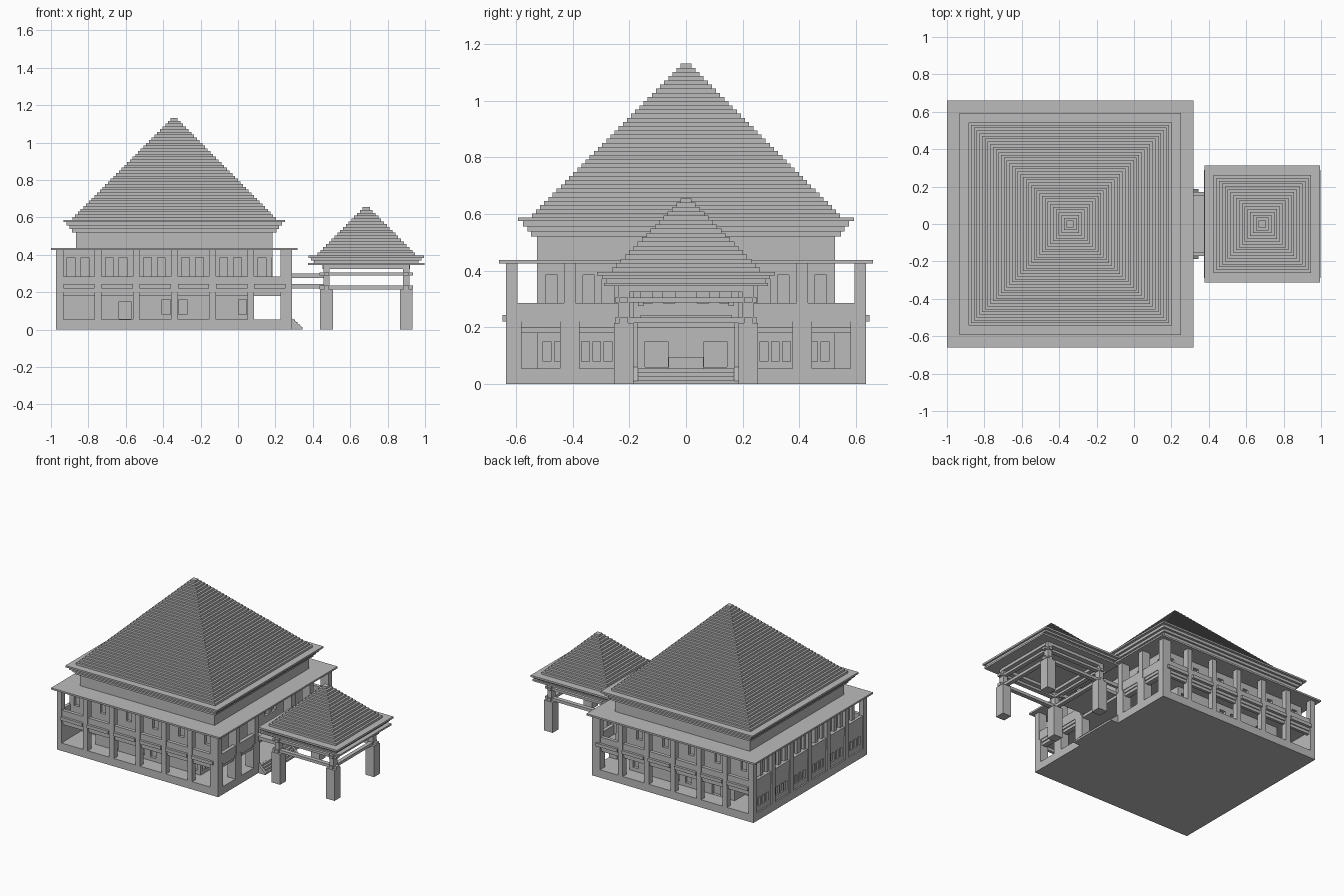
import bpy, bmesh
from mathutils import Matrix, Vector

if "Cube" in bpy.data.objects:
    bpy.data.objects.remove(bpy.data.objects["Cube"])

mat = bpy.data.materials.new("stone_grey")
mat.use_nodes = True
GREY = (0.5, 0.5, 0.5, 1)
mat.diffuse_color = GREY
mat.node_tree.nodes["Principled BSDF"].inputs["Base Color"].default_value = GREY


def finish(name, bm):
    me = bpy.data.meshes.new(name)
    bm.to_mesh(me)
    bm.free()
    me.materials.append(mat)
    ob = bpy.data.objects.new(name, me)
    bpy.context.collection.objects.link(ob)
    return ob


def boxes(name, items):
    """One object from boxes given as (x0, x1, y0, y1, z0, z1)."""
    bm = bmesh.new()
    for x0, x1, y0, y1, z0, z1 in items:
        size = Matrix.Diagonal((x1 - x0, y1 - y0, z1 - z0, 1))
        mid = Vector((x0 + x1, y0 + y1, z0 + z1)) / 2
        bmesh.ops.create_cube(bm, size=1, matrix=Matrix.Translation(mid) @ size)
    return finish(name, bm)


def square(cx, half, z0, z1, half_y=None):
    hy = half_y or half
    return (cx - half, cx + half, -hy, hy, z0, z1)


def both(x0, x1, y0, y1, z0, z1):
    """A box and its mirror image across y = 0."""
    return [(x0, x1, y0, y1, z0, z1), (x0, x1, -y1, -y0, z0, z1)]


def stepped_roof(name, cx, half, z, top, count):
    rise = (top - z) / count
    boxes(name, [square(cx, half * (1 - i / count) + 0.004, z + i * rise, z + (i + 1) * rise)
                 for i in range(count)])


def recess(wall, items):
    cutter = boxes(wall.name + "_cutter", items)
    cutter.hide_render = True
    cutter.hide_viewport = True
    mod = wall.modifiers.new("windows", 'BOOLEAN')
    mod.operation = 'DIFFERENCE'
    mod.solver = 'EXACT'
    mod.object = cutter


CX, BAY = -0.341, 0.204
WEST, EAST, SIDE = -0.972, 0.29, 0.635
WALL_Y, FLOOR, DECK, EAVE = 0.525, 0.055, 0.22, 0.425
cols_x = [-0.952 + i * BAY for i in range(7)]
cols_y = [-0.615 + i * 0.205 for i in range(7)]
D = 0.02  # window depth

# Plinth and entrance steps
boxes("plinth", [(WEST, EAST, -SIDE, SIDE, 0, FLOOR)])
boxes("entrance_steps", [(EAST, EAST + 0.055 - i * 0.0137, -0.17, 0.17, i * 0.0137, (i + 1) * 0.0137)
                         for i in range(4)])
for side, y in (("left", 0.17), ("right", -0.188)):
    bm = bmesh.new()
    tri = [bm.verts.new((x, y, z)) for x, z in ((EAST, 0), (EAST + 0.055, 0), (EAST + 0.055, 0.01), (EAST, 0.06))]
    face = bm.faces.new(tri)
    ext = bmesh.ops.extrude_face_region(bm, geom=[face])
    bmesh.ops.translate(bm, vec=(0, 0.018, 0), verts=[v for v in ext["geom"] if isinstance(v, bmesh.types.BMVert)])
    bmesh.ops.recalc_face_normals(bm, faces=bm.faces)
    finish("step_cheek_" + side, bm)

# Perimeter columns
side_cols = []
for x in cols_x[:-1]:
    side_cols += both(x - 0.018, x + 0.018, SIDE - 0.04, SIDE, FLOOR, EAVE)
boxes("side_columns", side_cols)
boxes("rear_columns", [(WEST, WEST + 0.035, y - 0.02, y + 0.02, FLOOR, EAVE) for y in cols_y])
front_cols = []
for y in cols_y:
    if abs(y) > 0.1:
        front_cols.append((0.227, EAST, y - 0.02, y + 0.02, DECK, EAVE))
        lo, hi = max(y - 0.034, -SIDE), min(y + 0.034, SIDE)
        front_cols.append((0.227, EAST, lo, hi, FLOOR, DECK))
boxes("entrance_columns", front_cols)

# Lower storey walls with shallow window recesses
lower = boxes("lower_wall", [(cols_x[1], 0.075, -WALL_Y, WALL_Y, FLOOR, 0.2)])
cuts = []
for i in range(1, 5):
    mid = cols_x[i] + BAY / 2
    if i == 1:
        cuts += both(mid + 0.01, mid + 0.075, WALL_Y - D, WALL_Y + D, FLOOR + 0.002, 0.15)
    else:
        off = -0.058 if i % 2 else 0.058
        cuts += both(mid + off - 0.022, mid + off + 0.022, WALL_Y - D, WALL_Y + D, 0.08, 0.16)
for c in (0.315, 0.49):
    for k in (-0.04, 0, 0.04):
        y = c + k
        if y + 0.014 < WALL_Y - D:
            cuts += both(0.075 - D, 0.075 + D, y - 0.014, y + 0.014, 0.08, 0.15)
cuts += both(0.075 - D, 0.075 + D, 0.063, 0.145, FLOOR + 0.005, 0.15)
recess(lower, cuts)
boxes("entrance_sill", [(0.07, 0.085, -0.062, 0.062, FLOOR, 0.095)])
boxes("recessed_bay_wall", [(WEST + 0.02, cols_x[1] + 0.01, -0.41, 0.41, FLOOR, 0.2)])

# Rear wall, nearly flush with its columns
rear = boxes("rear_lower_wall", [(WEST + 0.01, WEST + 0.035, -0.61, 0.61, FLOOR, 0.2)])
rear_cuts = []
for y in cols_y[:-1]:
    for k in (-0.045, 0, 0.045):
        m = y + 0.1025 + k
        rear_cuts.append((WEST, WEST + 0.02, m - 0.015, m + 0.015, 0.09, 0.15))
recess(rear, rear_cuts)

# Upper storey wall with paired windows
UW = WEST + 0.022
upper = boxes("upper_wall", [(UW, 0.184, -WALL_Y, WALL_Y, DECK - 0.01, EAVE)])
up_cuts = []
for x in cols_x[:-1]:
    for k in (-0.037, 0.037):
        m = x + BAY / 2 + k - 0.005
        up_cuts += both(m - 0.021, m + 0.021, WALL_Y - D, WALL_Y + D, 0.285, 0.385)
for y in (0.06, 0.14, 0.275, 0.343, 0.475):
    for x0, x1 in ((0.184 - D, 0.184 + D), (UW - D, UW + D)):
        up_cuts += both(x0, x1, y - 0.021, y + 0.021, 0.285, 0.385)
recess(upper, up_cuts)

# Balcony deck, edge beams and parapets
boxes("balcony_deck", [(WEST + 0.008, EAST - 0.008, -SIDE + 0.008, SIDE - 0.008, 0.2, DECK)])
beams = both(WEST + 0.01, EAST - 0.015, SIDE - 0.035, SIDE - 0.015, 0.18, 0.2)
beams += both(0.24, EAST - 0.015, 0.2, SIDE - 0.015, 0.18, 0.2)
beams.append((WEST + 0.01, WEST + 0.035, -SIDE + 0.02, SIDE - 0.02, 0.18, 0.2))
boxes("edge_beams", beams)
rails, ledges = [], []
for x in cols_x[:-1]:
    rails += both(x + 0.018, x + BAY - 0.018, SIDE - 0.03, SIDE - 0.005, DECK, 0.285)
    ledges += both(x + 0.018, x + BAY - 0.018, SIDE - 0.03, SIDE + 0.012, DECK, 0.243)
for y in cols_y[:-1]:
    rails.append((WEST + 0.006, WEST + 0.03, y + 0.02, y + 0.185, DECK, 0.285))
    if abs(y + 0.1025) > 0.15:
        rails.append((EAST - 0.03, EAST - 0.004, y + 0.01, y + 0.195, DECK, 0.285))
boxes("balcony_parapets", rails)
boxes("balcony_ledges", ledges)

# Eave slab, clerestory and main roof
boxes("eave_slab", [square(CX, 0.659, EAVE, 0.437)])
boxes("clerestory", [square(CX, 0.526, 0.437, 0.53)])
boxes("main_cornice", [square(CX, 0.547, 0.52, 0.538), square(CX, 0.56, 0.538, 0.556),
                       square(CX, 0.576, 0.556, 0.575), square(CX, 0.593, 0.575, 0.587)])
stepped_roof("main_roof", CX, 0.54, 0.587, 1.13, 37)

# Entrance pavilion
PX, PC, PY = 0.686, 0.213, 0.22
corners = [(PX + sx * PC, sy * PY) for sx in (-1, 1) for sy in (-1, 1)]
boxes("pavilion_columns", [(x - 0.034, x + 0.034, y - 0.034, y + 0.034, 0, 0.215) for x, y in corners])
boxes("pavilion_posts", [(x - 0.017, x + 0.017, y - 0.02, y + 0.02, 0.215, 0.345) for x, y in corners])
ties = []
for z0, z1 in ((0.215, 0.235), (0.288, 0.305)):
    ties += both(PX - 0.25, PX + 0.25, PY - 0.015, PY + 0.015, z0, z1)
    for sx in (-1, 1):
        x = PX + sx * PC
        ties.append((x - 0.014, x + 0.014, -0.25, 0.25, z0, z1))
boxes("pavilion_tie_beams", ties)
boxes("pavilion_top_beams", both(PX - PC, PX + PC, PY - 0.02, PY + 0.02, 0.325, 0.345)
      + [(PX + s * PC - 0.02, PX + s * PC + 0.02, -PY, PY, 0.325, 0.345) for s in (-1, 1)])
boxes("pavilion_eaves", [square(PX, 0.312, 0.345, 0.357, 0.29), square(PX, 0.28, 0.357, 0.37),
                         square(PX, 0.296, 0.37, 0.383), square(PX, 0.308, 0.383, 0.396, 0.314)])
stepped_roof("pavilion_roof", PX, 0.257, 0.396, 0.655, 17)

# Link between building and pavilion
boxes("link_deck", [(EAST - 0.02, PX - PC, -0.16, 0.16, DECK, 0.243)])
boxes("link_rails", both(EAST - 0.02, PX - PC, 0.15, 0.17, 0.275, 0.3))
